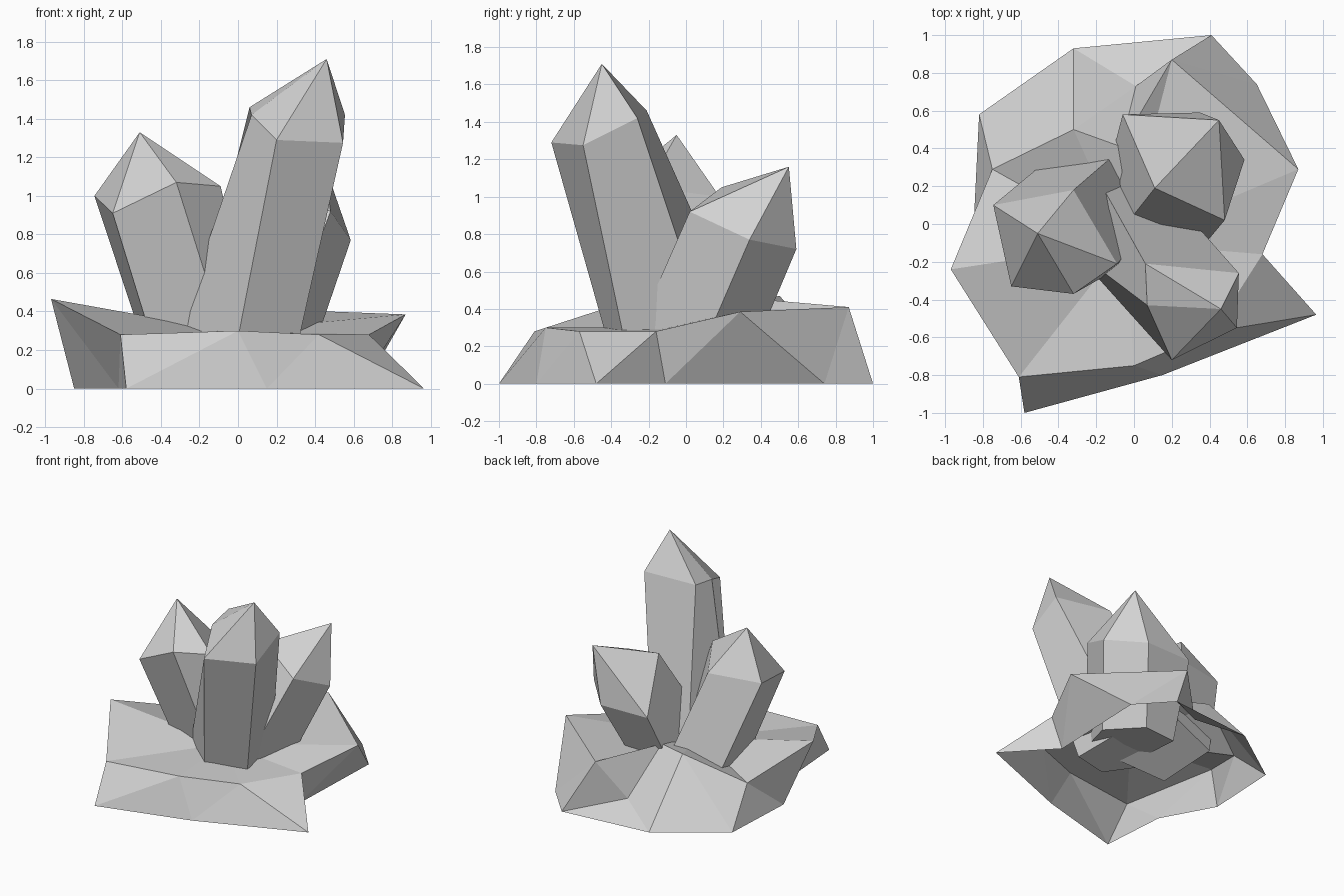
import bpy

default_cube = bpy.data.objects.get("Cube")
if default_cube:
    bpy.data.objects.remove(default_cube, do_unlink=True)


def make_material(name, colour):
    material = bpy.data.materials.new(name)
    material.use_nodes = True
    material.diffuse_color = colour
    for node in material.node_tree.nodes:
        if node.type == "BSDF_PRINCIPLED":
            node.inputs["Base Color"].default_value = colour
    return material


stone_grey = make_material("stone grey", (.65, .65, .65, 1))


def make_object(name, points, faces, material):
    mesh = bpy.data.meshes.new(name)
    mesh.from_pydata(points, [], faces)
    mesh.materials.append(material)
    mesh.update()
    part = bpy.data.objects.new(name, mesh)
    bpy.context.collection.objects.link(part)
    return part


def stitch(lower, upper):
    """Quads joining two rings of equal length, facing outwards."""
    count = len(lower)
    faces = []
    for i in range(count):
        j = (i + 1) % count
        faces.append((lower[i], lower[j], upper[j], upper[i]))
    return faces


def fan(ring, centre):
    """Triangles from a ring to one central point."""
    count = len(ring)
    return [(ring[i], ring[(i + 1) % count], centre) for i in range(count)]


def make_crystal(name, tip, shoulder, foot):
    """Pointed prism: slanted foot, slanted shoulder ring and a tip."""
    count = len(shoulder)
    lower = list(range(count))
    upper = list(range(count, count * 2))
    faces = stitch(lower, upper) + fan(upper, count * 2)
    faces.append(tuple(reversed(lower)))
    return make_object(name, foot + shoulder + [tip], faces, stone_grey)


def make_rock(name, ground, rim, notch, ridge, centre):
    """Open-bottomed shell: ground ring, jagged rim and a top fan.
    The rim dips at the notch, which a ridge point closes off."""
    count = len(ground)
    points = [(x, y, 0) for x, y in ground] + rim + [ridge, centre]
    lower = list(range(count))
    upper = list(range(count, count * 2))
    ridge_index, centre_index = count * 2, count * 2 + 1

    # Faceted walls
    faces = []
    for a, b, c, d in stitch(lower, upper):
        faces += [(a, b, c), (a, c, d)]

    # Top, passing behind the notch
    before, dip, after = upper[notch - 1:notch + 2]
    faces += [(before, dip, ridge_index), (dip, after, ridge_index)]
    upper[notch] = ridge_index
    faces += fan(upper, centre_index)
    return make_object(name, points, faces, stone_grey)


# Rock base
make_rock(
    "rock_base",
    ground=[(-.58, -1), (.15, -.8), (.965, -.48), (.62, -.11), (.65, .74),
            (.41, 1), (-.32, .93), (-.82, .58), (-.85, -.03), (-.62, -.45)],
    rim=[(-.61, -.81, .28), (0, -.75, .3), (.42, -.57, .28),
         (.68, -.16, .28), (.87, .29, .385), (.2, .87, .41),
         (.01, .73, .11), (-.32, .5, .47), (-.75, .29, .27),
         (-.97, -.24, .465)],
    notch=6,
    ridge=(-.07, .41, .45),
    centre=(-.05, -.1, .3))

# Tall crystal leaning forwards
make_crystal(
    "tall_crystal",
    tip=(.46, -.45, 1.71),
    shoulder=[(.06, -.21, 1.46), (.07, -.43, 1.42), (.2, -.72, 1.29),
              (.545, -.55, 1.275), (.555, -.26, 1.42)],
    foot=[(-.23, .31, .3), (-.34, -.12, .22), (-.02, -.4, .16),
          (.29, -.31, .14), (.2, .14, .22)])

# Middle crystal leaning to the side
make_crystal(
    "side_crystal",
    tip=(-.51, -.05, 1.33),
    shoulder=[(-.745, .1, 1), (-.65, -.33, .91), (-.32, -.37, 1.07),
              (-.09, -.21, 1.05), (-.32, .18, 1)],
    foot=[(-.48, .32, .2), (-.4, -.12, .1), (-.04, -.21, .18),
          (.08, -.03, .28), (-.1, .37, .33)])

# Short crystal leaning backwards
make_crystal(
    "back_crystal",
    tip=(.45, .55, 1.16),
    shoulder=[(.11, .19, 1.05), (.48, .02, .92), (.585, .34, .77),
              (.35, .59, .72), (-.06, .58, .72)],
    foot=[(-.19, -.19, .24), (.23, -.28, .24), (.38, .08, .17),
          (.17, .35, .15), (-.13, .31, .16)])
